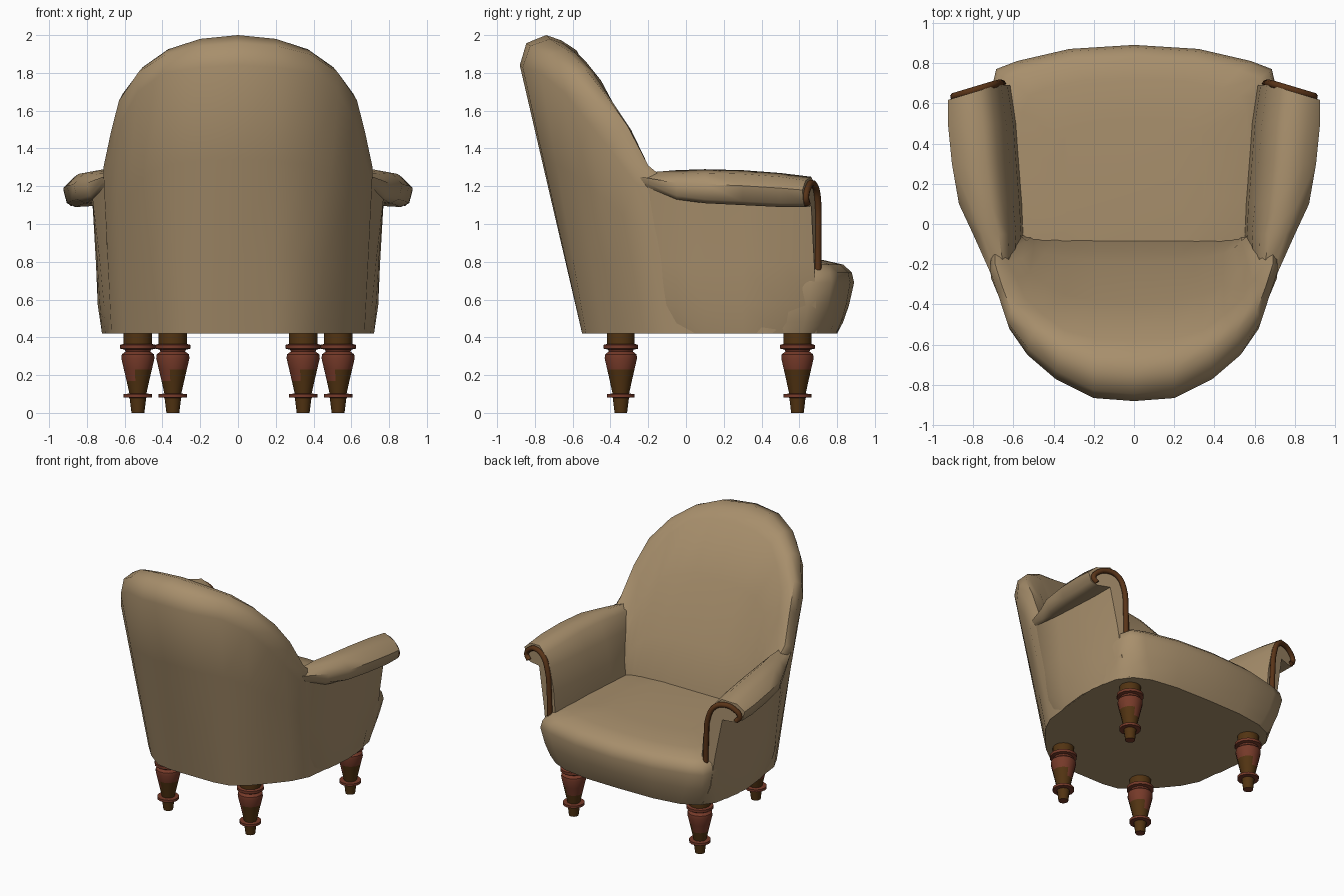
import bpy, bmesh, math
from mathutils import Vector

cube = bpy.data.objects.get("Cube")
if cube:
    bpy.data.objects.remove(cube)


def material(name, color):
    m = bpy.data.materials.new(name)
    m.use_nodes = True
    m.diffuse_color = (*color, 1)
    bsdf = m.node_tree.nodes["Principled BSDF"]
    bsdf.inputs["Base Color"].default_value = (*color, 1)
    bsdf.inputs["Roughness"].default_value = 0.8
    return m


FABRIC = material("tan_fabric", (0.39, 0.275, 0.15))
RED = material("red_wood", (0.18, 0.042, 0.022))
BROWN = material("brown_wood", (0.085, 0.034, 0.006))
CHESTNUT = material("chestnut_wood", (0.1, 0.034, 0.009))


def finish(bm, name, mats, angle):
    bmesh.ops.remove_doubles(bm, verts=bm.verts, dist=0.0005)
    bmesh.ops.recalc_face_normals(bm, faces=bm.faces)
    mesh = bpy.data.meshes.new(name)
    bm.to_mesh(mesh)
    bm.free()
    obj = bpy.data.objects.new(name, mesh)
    bpy.context.collection.objects.link(obj)
    for m in mats:
        mesh.materials.append(m)
    bpy.ops.object.select_all(action='DESELECT')
    obj.select_set(True)
    bpy.context.view_layer.objects.active = obj
    bpy.ops.object.shade_smooth_by_angle(angle=math.radians(angle))


def loft(name, rows, mats=(FABRIC,), angle=60, rule=None):
    """Skin a list of closed, equal-length point rows and cap the ends."""
    bm = bmesh.new()
    grid = [[bm.verts.new(p) for p in row] for row in rows]
    n = len(grid[0])
    for i in range(len(grid) - 1):
        for j in range(n):
            k = (j + 1) % n
            f = bm.faces.new((grid[i][j], grid[i][k], grid[i + 1][k], grid[i + 1][j]))
            if rule:
                f.material_index = rule(i, j)
    bm.faces.new(grid[0])
    bm.faces.new(grid[-1])
    finish(bm, name, mats, angle)


def flip(p):
    return Vector((-p[0], *p[1:]))


# Stations from the middle of the back round into the arms:
# outer foot (x, y), outer top, rim, inner top (x, y, z), seat joint (x, y)
STATIONS = [
    ((0, -.55), (0, -.88, 1.84), (0, -.74, 2.0), (0, -.58, 1.92), (0, -.05)),
    ((.18, -.55), (.2, -.865, 1.83), (.2, -.72, 1.98), (.19, -.57, 1.90), (.2, -.05)),
    ((.3, -.53), (.39, -.77, 1.80), (.37, -.64, 1.925), (.34, -.53, 1.86), (.36, -.055)),
    ((.42, -.44), (.53, -.65, 1.70), (.505, -.54, 1.83), (.45, -.45, 1.76), (.46, -.06)),
    ((.52, -.33), (.62, -.52, 1.54), (.61, -.43, 1.69), (.54, -.37, 1.61), (.5, -.06)),
    ((.61, -.22), (.66, -.39, 1.38), (.655, -.31, 1.52), (.585, -.27, 1.45), (.53, -.06)),
    ((.67, -.1), (.71, -.27, 1.22), (.69, -.2, 1.31), (.63, -.19, 1.26), (.56, -.06)),
    ((.69, .08), (.71, -.03, 1.1), (.69, -.03, 1.17), (.66, -.03, 1.12), (.61, .02)),
]
BASE_Z = 0.42


def shell_row(station):
    foot, top, rim, inner, joint = station
    a = Vector((*foot, BASE_Z))
    t, r, i = Vector(top), Vector(rim), Vector(inner)
    s = Vector((*joint, 0.72))
    rise = Vector((0, 0, 1))
    row = [a, a.lerp(t, .3), a.lerp(t, .65), t]
    # rounded rim
    row += [(t + r) / 2 + (r - i) * .22 + rise * .02, r, (r + i) / 2 + rise * .012, i]
    # plump inner cushion
    out = Vector((-s.x * .03, .05, 0))
    row += [i.lerp(s, .3) + out * .7, i.lerp(s, .65) + out, s]
    row += [Vector((s.x, s.y, BASE_Z + .01))]
    return row


half = [shell_row(s) for s in STATIONS]
loft("chair_back", [[flip(p) for p in r] for r in reversed(half[1:])] + half)

# Seat block, following the wall feet and bowing out at the front
feet = [s[0] for s in STATIONS] + [(.715, .4)]
FRONT_LOW = [(.675, .61), (.6, .71), (.48, .765), (.28, .795), (0, .8)]
FRONT_HIGH = [(.71, .66), (.685, .77), (.58, .81), (.32, .87), (0, .89)]


def seat_row(z, swell, inset):
    front = [Vector(a).lerp(Vector(b), swell) for a, b in zip(FRONT_LOW, FRONT_HIGH)]
    plan = [Vector(p) for p in feet] + front
    plan += [flip(p) for p in reversed(plan[1:-1])]
    centre = Vector((0, .2))
    return [(*p.lerp(centre, inset), z) for p in plan]


seat_rows = [seat_row(*s) for s in [
    (BASE_Z, 0, 0), (.48, .35, 0), (.57, .7, 0), (.69, 1, 0),
    (.745, .95, .012), (.785, .8, .06), (.81, .6, .2), (.825, .5, .5)]]
loft("seat", seat_rows)

# Arms, back to front: y, foot x, seat joint x, outer reach x, roll top z, roll underside z
ARM = [(-.24, .53, .575, .715, 1.27, 1.21), (-.05, .66, .545, .80, 1.285, 1.13),
       (.1, .70, .55, .87, 1.29, 1.11), (.3, .72, .565, .905, 1.285, 1.1),
       (.5, .70, .58, .925, 1.27, 1.09), (.69, .62, .61, .925, 1.25, 1.09)]


def arm_front_y(x):
    """The arm front slants backwards towards the outside."""
    return .69 - .3 * max(0, x - .68)


def arm_row(y, foot, joint, reach, top, under):
    mid = (joint + reach) / 2
    lean, roll = mid - joint, reach - mid
    wall = min(.77, reach - .02)
    section = [
        (joint, BASE_Z + .01), (joint, .72), (joint + .12 * lean, .95),
        (joint + .32 * lean, 1.12), (joint + .64 * lean, top - .045), (mid, top),
        (mid + .65 * roll, top - .02), (reach, (top + under) / 2 + .01),
        (reach - .12 * roll, under + .02), (max(wall, reach - .4 * roll), under),
        (wall, under + .005), (foot + (wall - foot) * .65, .8),
        (foot + (wall - foot) * .45, .57), (foot, BASE_Z)]
    return [(x, min(y, arm_front_y(x)), z) for x, z in section]


POST_PATH = [(.655, .74), (.66, .95), (.675, 1.1), (.72, 1.19),
             (.79, 1.215), (.86, 1.19), (.895, 1.14), (.87, 1.105)]
for side, s in (("left", 1), ("right", -1)):
    loft(side + "_arm", [[(s * x, y, z) for x, y, z in arm_row(*a)] for a in ARM], angle=55)

    # Curled wooden post at the arm front
    curve = bpy.data.curves.new(side + "_arm_post", 'CURVE')
    curve.dimensions = '3D'
    curve.bevel_depth = 0.019
    curve.bevel_resolution = 2
    curve.resolution_u = 4
    curve.use_fill_caps = True
    spline = curve.splines.new('BEZIER')
    spline.bezier_points.add(len(POST_PATH) - 1)
    for point, (x, z) in zip(spline.bezier_points, POST_PATH):
        point.co = (s * x, arm_front_y(x) + .008, z)
        point.handle_left_type = point.handle_right_type = 'AUTO'
    curve.materials.append(CHESTNUT)
    post = bpy.data.objects.new(side + "_arm_post", curve)
    bpy.context.collection.objects.link(post)

# Turned legs: radius, height
LEG = [(.034, 0), (.044, .08), (.075, .082), (.075, .1), (.045, .102), (.06, .17), (.074, .23),
       (.088, .29), (.085, .31), (.065, .325), (.07, .335), (.094, .34), (.094, .36),
       (.075, .365), (.075, .43)]
SIDES = 14


def leg_rule(i, j):
    """Red rings and upper body; brown foot, collar and lower body patch."""
    if i in (0, 4, 13):
        return 1
    if i == 5:
        return 1 if j < 3 or j > 9 else 0
    return 0


for end, x, y in (("front", .53, .59), ("back", .345, -.345)):
    for side, s in (("left", 1), ("right", -1)):
        rows = [[(s * x + r * math.cos(math.tau * k / SIDES),
                  y + r * math.sin(math.tau * k / SIDES), z) for k in range(SIDES)]
                for r, z in LEG]
        loft(f"{end}_{side}_leg", rows, mats=(RED, BROWN), angle=35, rule=leg_rule)
